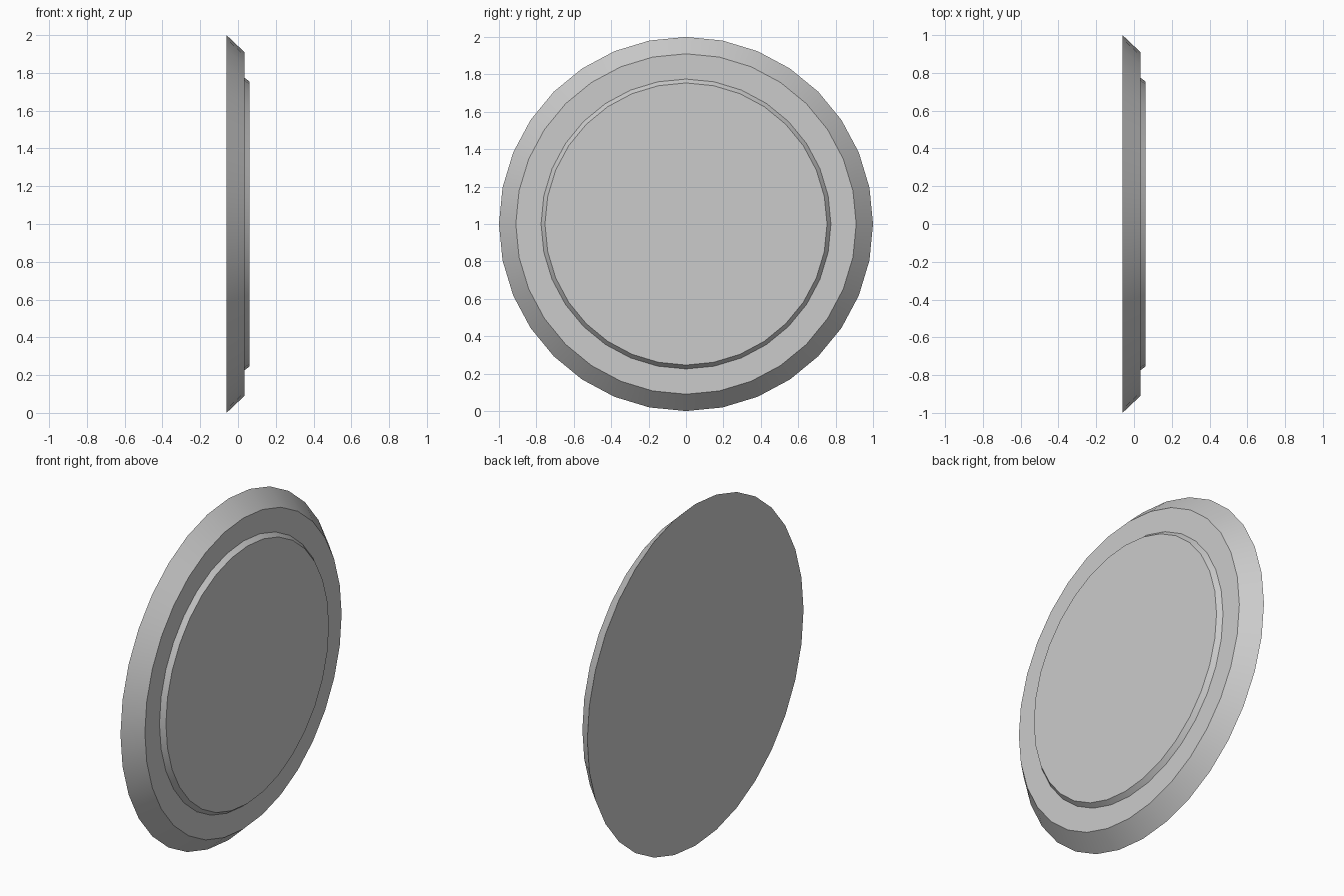
import bpy, bmesh, math

if "Cube" in bpy.data.objects:
    bpy.data.objects.remove(bpy.data.objects["Cube"])

SIDES = 32


def lathe_x(name, profile):
    """Closed solid turned around the x axis from (x, radius) points, raised to z = 1."""
    bm = bmesh.new()
    rings = []
    for x, r in profile:
        rings.append([bm.verts.new((x,
                                    r * math.sin(2 * math.pi * i / SIDES),
                                    1 + r * math.cos(2 * math.pi * i / SIDES)))
                      for i in range(SIDES)])
    for a, b in zip(rings, rings[1:]):
        for i in range(SIDES):
            j = (i + 1) % SIDES
            bm.faces.new((a[i], a[j], b[j], b[i]))
    bm.faces.new(rings[0])
    bm.faces.new(rings[-1])
    bmesh.ops.recalc_face_normals(bm, faces=bm.faces[:])
    mesh = bpy.data.meshes.new(name)
    bm.to_mesh(mesh)
    bm.free()
    obj = bpy.data.objects.new(name, mesh)
    bpy.context.collection.objects.link(obj)
    bpy.ops.object.select_all(action='DESELECT')
    obj.select_set(True)
    bpy.context.view_layer.objects.active = obj
    bpy.ops.object.shade_smooth_by_angle(angle=math.radians(25))
    return obj


# Bevelled disc with a raised centre panel: flat back, sloped rim, flat ledge, raised face
lathe_x("round_plate", [(-0.061, 1.0), (0.034, 0.91), (0.034, 0.775), (0.061, 0.754)])
